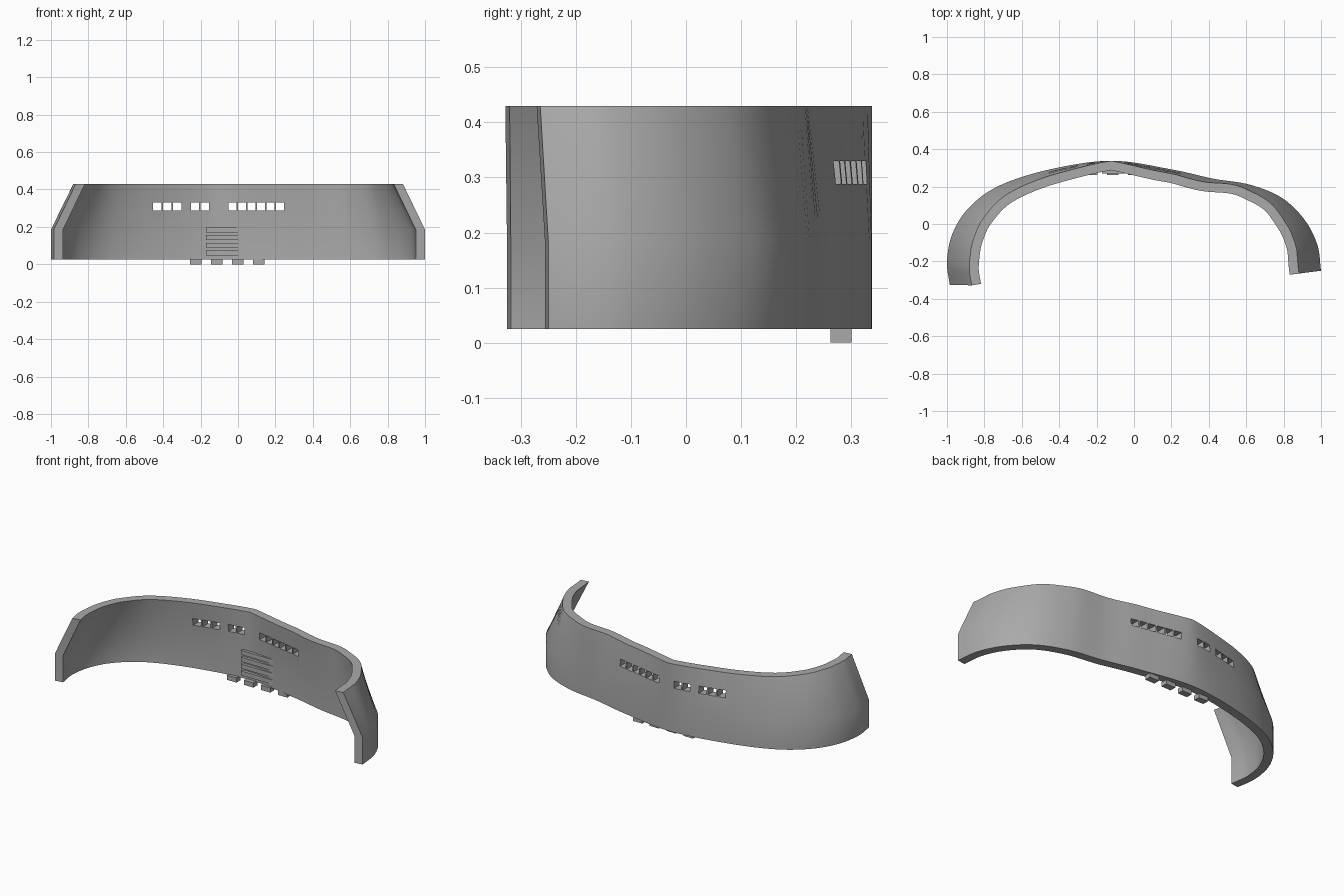
import bpy
import bmesh
from mathutils import Vector

if "Cube" in bpy.data.objects:
    bpy.data.objects.remove(bpy.data.objects["Cube"], do_unlink=True)

BOTTOM, BEND, TOP = 0.025, 0.185, 0.43
THICKNESS, LEAN = 0.05, 0.12

grey = bpy.data.materials.new("plain grey")
grey.use_nodes = True
grey.diffuse_color = (0.4, 0.4, 0.4, 1)
grey.node_tree.nodes["Principled BSDF"].inputs["Base Color"].default_value = grey.diffuse_color


def make_object(name, bm):
    bmesh.ops.recalc_face_normals(bm, faces=bm.faces)
    mesh = bpy.data.meshes.new(name)
    bm.to_mesh(mesh)
    bm.free()
    mesh.materials.append(grey)
    obj = bpy.data.objects.new(name, mesh)
    bpy.context.collection.objects.link(obj)
    return obj


def add_box(bm, low, high):
    low, high = Vector(low), Vector(high)
    verts = bmesh.ops.create_cube(bm, size=1)["verts"]
    for v in verts:
        v.co = (low + high) / 2 + v.co * (high - low)


def smooth_path(points, steps):
    """Catmull-Rom curve through the points."""
    pts = [Vector(p) for p in points]
    pts = [2 * pts[0] - pts[1]] + pts + [2 * pts[-1] - pts[-2]]
    path = []
    for a, b, c, d in zip(pts, pts[1:], pts[2:], pts[3:]):
        for i in range(steps):
            t = i / steps
            path.append(b + (c - a) * t / 2
                        + (a * 2 - b * 5 + c * 4 - d) * t * t / 2
                        + (b * 3 - a - c * 3 + d) * t ** 3 / 2)
    path.append(pts[-2])
    return path


def outward_normals(path):
    normals = []
    last = len(path) - 1
    for i in range(len(path)):
        along = path[min(i + 1, last)] - path[max(i - 1, 0)]
        normals.append(Vector((-along.y, along.x)).normalized())
    return normals


# Outer footprint of the wall, from the right end round the back to the left end
footprint = [(-.985, -.325), (-1, -.2), (-.97, -.05), (-.88, .09), (-.72, .205),
             (-.45, .292), (-.12, .338), (.2, .292), (.42, .243), (.62, .21),
             (.79, .14), (.91, .025), (.98, -.11), (1, -.25)]
base_path = smooth_path(footprint, 8)

# The upper part leans inward where the wall turns to the sides
rim_path = []
for p, n in zip(base_path, outward_normals(base_path)):
    drop = 0.025 * max(0, -p.x - 0.2)
    rim_path.append(p - n * LEAN * abs(n.x) - Vector((0, drop)))


def inner_side(path):
    return [p - n * THICKNESS for p, n in zip(path, outward_normals(path))]


# Curved wall: one six-sided section swept along the footprint
bm = bmesh.new()
columns = [(base_path, BOTTOM), (base_path, BEND), (rim_path, TOP),
           (inner_side(rim_path), TOP), (inner_side(base_path), BEND),
           (inner_side(base_path), BOTTOM)]
sections = [[bm.verts.new((path[i].x, path[i].y, z)) for path, z in columns]
            for i in range(len(base_path))]
for s, t in zip(sections, sections[1:]):
    for k in range(len(columns)):
        j = (k + 1) % len(columns)
        bm.faces.new((s[k], s[j], t[j], t[k]))
for end in (sections[0], sections[-1]):
    bm.faces.new((end[0], end[1], end[4], end[5]))
    bm.faces.new((end[1], end[2], end[3], end[4]))
wall = make_object("curved_wall", bm)

# Port openings: three rows of small windows with thin posts between
bm = bmesh.new()
for start, end, count in ((-.458, -.298, 3), (-.256, -.152, 2), (-.056, .25, 6)):
    pitch = (end - start) / count
    for i in range(count):
        x = start + i * pitch
        add_box(bm, (x + .004, .1, .288), (x + pitch - .004, .5, .33))
cutter = make_object("port_cutter", bm)
cutter.hide_render = True
cut = wall.modifiers.new("ports", "BOOLEAN")
cut.object = cutter
cut.solver = "EXACT"
bpy.context.view_layer.objects.active = wall
wall.select_set(True)
bpy.ops.object.modifier_apply(modifier="ports")
bpy.data.objects.remove(cutter, do_unlink=True)
bpy.ops.object.shade_smooth_by_angle(angle=0.6)

# Grille bars on the inner face
bm = bmesh.new()
for i in range(4):
    z = .048 + i * .041
    add_box(bm, (-.17, .27, z), (.07, .302, z + .026))
make_object("grille_bars", bm)

# Locating tabs under the wall
bm = bmesh.new()
for i in range(4):
    x = -.256 + i * .112
    add_box(bm, (x, .262, 0), (x + .062, .3, BOTTOM + .003))
make_object("bottom_tabs", bm)
